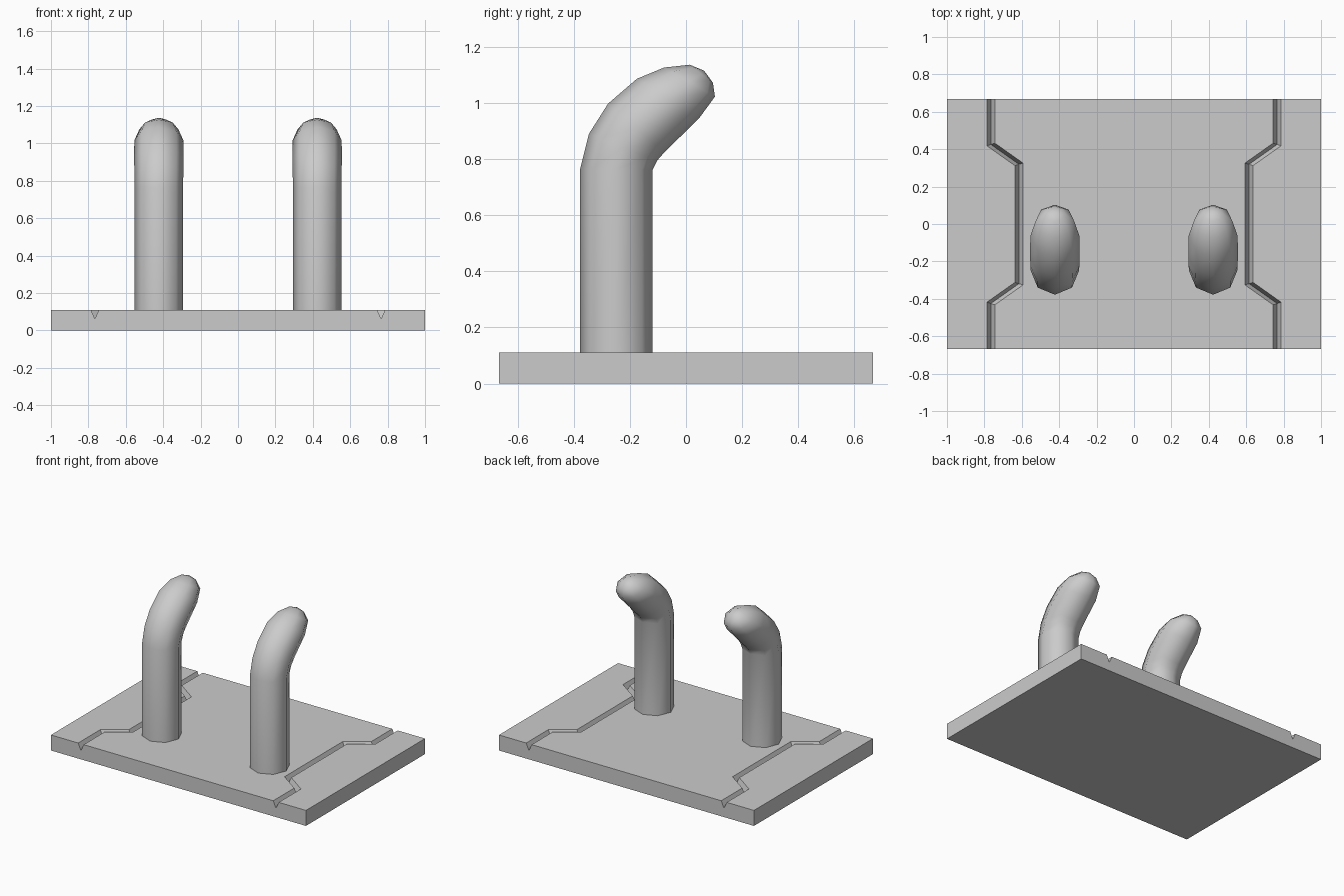
import bpy, bmesh, math
from mathutils import Vector

if "Cube" in bpy.data.objects:
    bpy.data.objects.remove(bpy.data.objects["Cube"])

X, Y, H = 1.0, 0.667, 0.11


def make_object(name, bm):
    bmesh.ops.recalc_face_normals(bm, faces=bm.faces)
    mesh = bpy.data.meshes.new(name)
    bm.to_mesh(mesh)
    bm.free()
    obj = bpy.data.objects.new(name, mesh)
    bpy.context.collection.objects.link(obj)
    return obj


def loft(bm, sections):
    """Bridge equal-length closed sections and return the vertex rings."""
    rings = [[bm.verts.new(p) for p in s] for s in sections]
    for a, b in zip(rings, rings[1:]):
        n = len(a)
        for k in range(n):
            bm.faces.new((a[k], a[(k + 1) % n], b[(k + 1) % n], b[k]))
    return rings


# Base plate: notched cross-section lofted front to back, so the V grooves jog inward
def plate_section(y, groove_x, skew):
    w = 0.0215
    groove = [(groove_x + w, y - skew, H), (groove_x, y, 0.062), (groove_x - w, y + skew, H)]
    right = [(X, y, 0), (X, y, H)] + groove
    return right + [(-x, yy, z) for x, yy, z in reversed(right)]


bm = bmesh.new()
stations = [(-Y, 0.765, 0), (-0.425, 0.765, -0.007), (-0.319, 0.615, -0.007),
            (0.319, 0.615, 0.007), (0.425, 0.765, 0.007), (Y, 0.765, 0)]
rings = loft(bm, [plate_section(*s) for s in stations])
bm.faces.new(rings[0])
bm.faces.new(rings[-1])
make_object("base_plate", bm)

# Bent pegs: eight-sided rings given by outer and inner (y, z) points of the bend
bend = [((-0.378, H), (-0.119, H)),
        ((-0.378, 0.763), (-0.119, 0.763)),
        ((-0.346, 0.891), (-0.103, 0.795)),
        ((-0.278, 0.998), (-0.078, 0.824)),
        ((-0.175, 1.087), (0.046, 0.945)),
        ((-0.078, 1.127), (0.103, 1.023)),
        ((0.014, 1.137), (0.096, 1.073))]
tip = (0.064, 1.116)


def peg(name, x):
    sections = []
    for outer, inner in bend:
        o, i = Vector((x, *outer)), Vector((x, *inner))
        c, v = (o + i) / 2, (o - i) / 2
        side = Vector((v.length, 0, 0))
        sections.append([c + v * math.cos(a) + side * math.sin(a)
                         for a in (k * math.pi / 4 for k in range(8))])
    bm = bmesh.new()
    rings = loft(bm, sections)
    bm.faces.new(rings[0])
    # rounded tip fan
    pole = bm.verts.new((x, *tip))
    last = rings[-1]
    for k in range(8):
        bm.faces.new((last[k], last[(k + 1) % 8], pole))
    obj = make_object(name, bm)
    bpy.ops.object.select_all(action='DESELECT')
    obj.select_set(True)
    bpy.context.view_layer.objects.active = obj
    bpy.ops.object.shade_smooth_by_angle(angle=math.radians(60))


for side_name, sx in (("left", -1), ("right", 1)):
    peg(side_name + "_peg", sx * 0.423)
